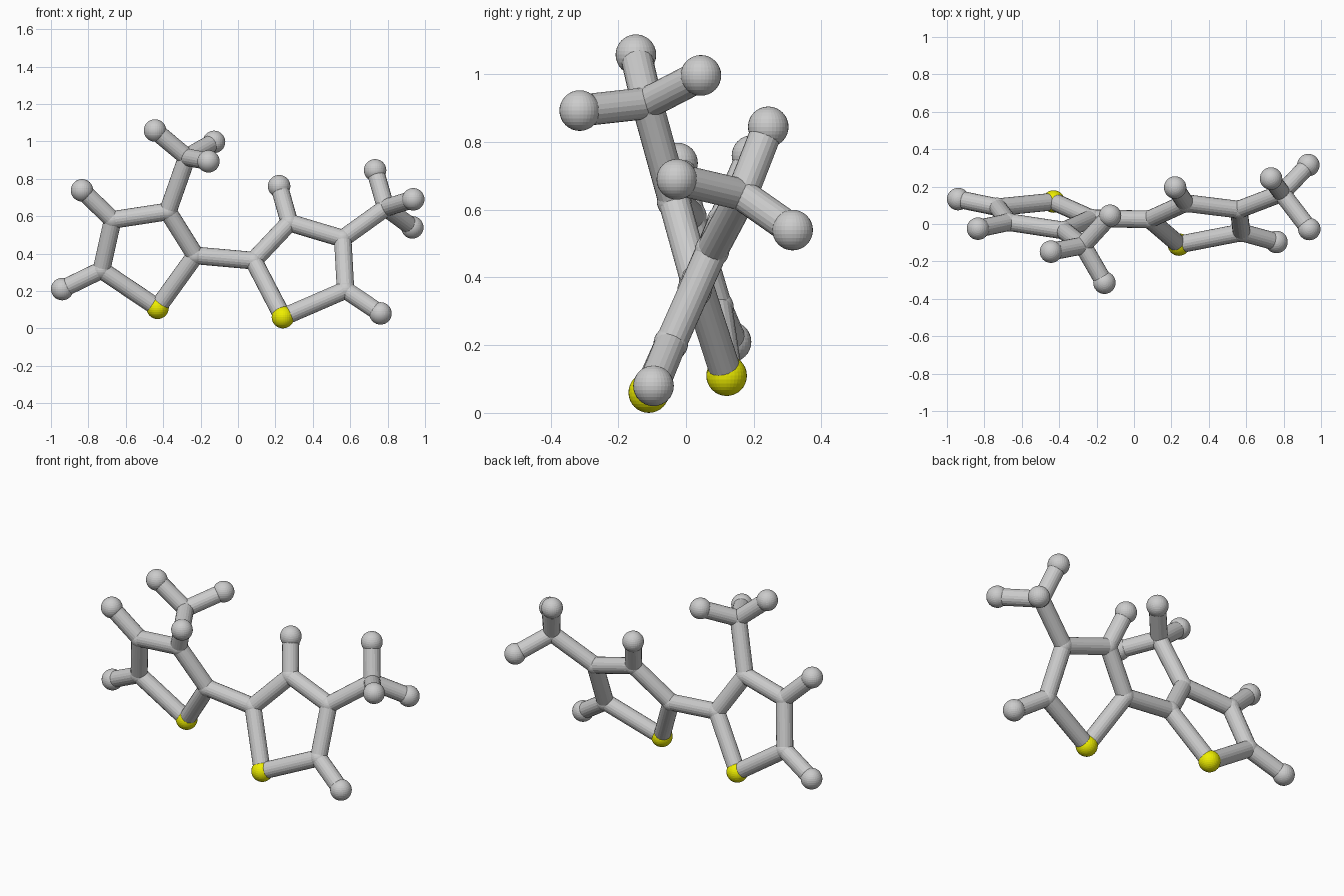
import bpy
from mathutils import Vector

if "Cube" in bpy.data.objects:
    bpy.data.objects.remove(bpy.data.objects["Cube"])

BOND_R, BALL_R, JOINT_R = 0.047, 0.06, 0.051

yellow = bpy.data.materials.new("yellow")
yellow.diffuse_color = (0.85, 0.85, 0.0, 1)
yellow.use_nodes = True
yellow.node_tree.nodes["Principled BSDF"].inputs["Base Color"].default_value = yellow.diffuse_color

# Atom centres, one table per ring unit (s = sulfur, c = carbon, h = hydrogen, m = methyl)
left = {
    "s": (-.43, .12, .11), "c2": (-.228, .03, .39), "c3": (-.375, -.035, .625),
    "c4": (-.67, .01, .58), "c5": (-.73, .09, .312), "h4": (-.834, -.025, .738),
    "h5": (-.94, .133, .21), "m": (-.273, -.115, .915), "mh1": (-.444, -.148, 1.058),
    "mh2": (-.128, .044, .997), "mh3": (-.158, -.314, .893),
}
right = {
    "s": (.24, -.11, .06), "c2": (.083, .025, .362), "c3": (.275, .112, .565),
    "c4": (.56, .077, .48), "c5": (.575, -.045, .205), "h3": (.22, .195, .76),
    "h5": (.762, -.096, .08), "m": (.79, .165, .645), "mh1": (.733, .243, .845),
    "mh2": (.937, -.027, .69), "mh3": (.932, .315, .54),
}
shared = ["s c2", "c2 c3", "c3 c4", "c4 c5", "c5 s", "c5 h5", "m mh1", "m mh2", "m mh3"]


def ball(name, p, r):
    bpy.ops.mesh.primitive_uv_sphere_add(segments=32, ring_count=16, radius=r, location=p)
    ob = bpy.context.object
    ob.name = name
    return ob


def bond(name, a, b):
    a, b = Vector(a), Vector(b)
    d = b - a
    bpy.ops.mesh.primitive_cylinder_add(vertices=20, radius=BOND_R, depth=d.length,
                                        location=(a + b) / 2)
    ob = bpy.context.object
    ob.name = name
    ob.rotation_euler = d.to_track_quat('Z', 'Y').to_euler()


def unit(side, atoms, extra):
    # Balls: big for end atoms and sulfur, small for carbon joints
    for key, p in atoms.items():
        if key == "s":
            ball(side + "_sulfur_ball", p, BALL_R).data.materials.append(yellow)
        elif "h" in key:
            ball(side + "_hydrogen_ball_" + key, p, BALL_R)
        else:
            ball(side + "_carbon_joint_" + key, p, JOINT_R)
    # Sticks between bonded atoms
    for pair in shared + extra:
        a, b = pair.split()
        bond(f"{side}_bond_{a}_{b}", atoms[a], atoms[b])


unit("left", left, ["c3 m", "c4 h4"])
unit("right", right, ["c4 m", "c3 h3"])

# Stick joining the two rings
bond("ring_link_bond", left["c2"], right["c2"])
